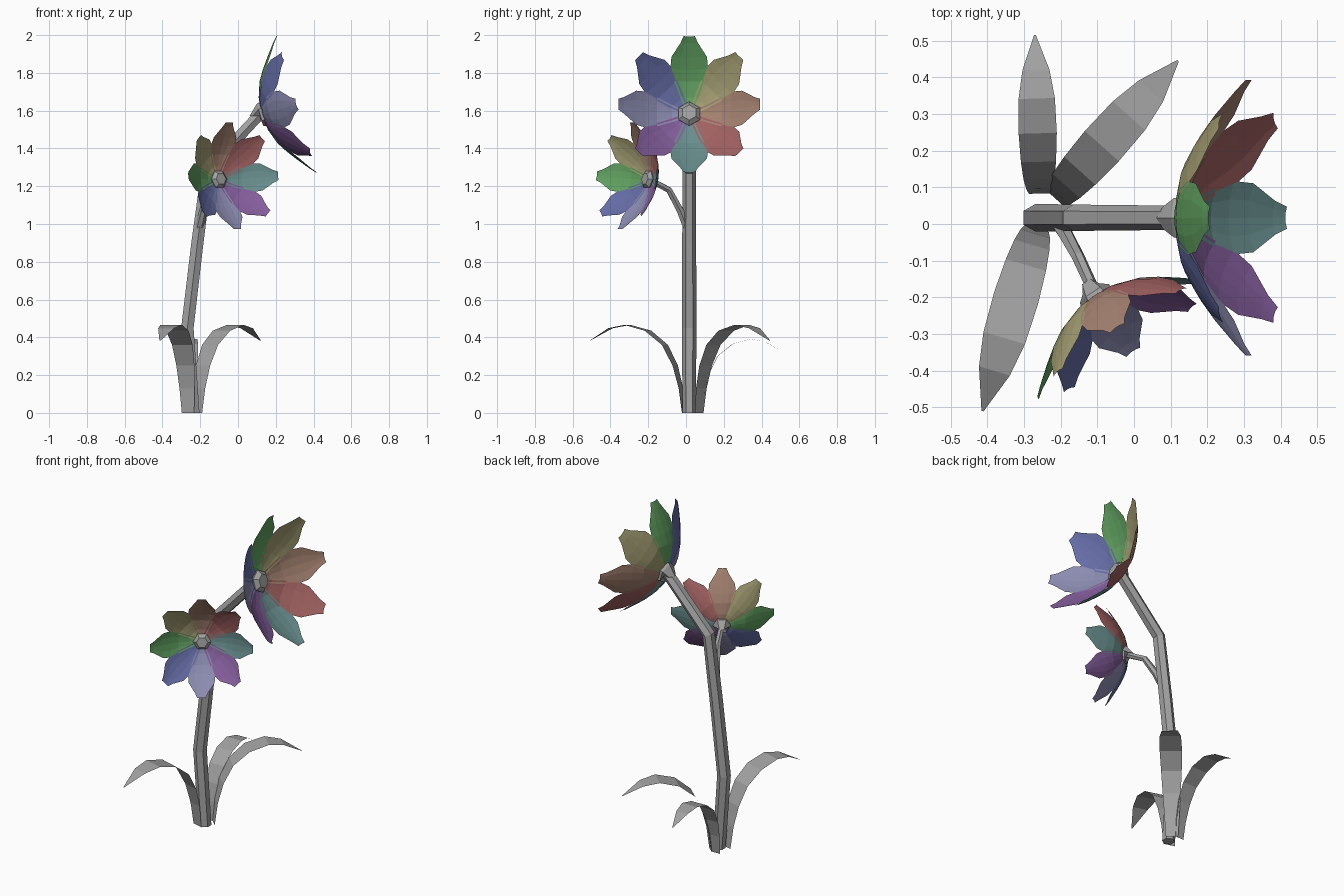
import bpy
from math import pi, cos, sin
from mathutils import Vector, Matrix

cube = bpy.data.objects.get("Cube")
if cube:
    bpy.data.objects.remove(cube)


def material(name, rgb):
    m = bpy.data.materials.new(name)
    m.use_nodes = True
    m.diffuse_color = (*rgb, 1)
    m.node_tree.nodes["Principled BSDF"].inputs["Base Color"].default_value = (*rgb, 1)
    return m


grey = material("stem grey", (.36, .36, .36))
# petal colours in clockwise order
petal_mats = [material(n, c) for n, c in (
    ("green", (.12, .36, .12)), ("olive", (.37, .34, .17)),
    ("clay", (.37, .22, .16)), ("red", (.36, .12, .12)),
    ("teal", (.14, .27, .27)), ("purple", (.23, .11, .33)),
    ("lavender", (.26, .26, .44)), ("blue", (.13, .15, .38)))]


def add_mesh(name, verts, faces, mat):
    me = bpy.data.meshes.new(name)
    me.from_pydata([tuple(v) for v in verts], [], faces)
    me.materials.append(mat)
    ob = bpy.data.objects.new(name, me)
    bpy.context.collection.objects.link(ob)
    return ob


def strip_faces(rows, cols, closed=False):
    """Quads joining consecutive rows of points."""
    faces = []
    for i in range(rows - 1):
        for j in range(cols if closed else cols - 1):
            k = (j + 1) % cols
            faces.append((i * cols + j, i * cols + k,
                          (i + 1) * cols + k, (i + 1) * cols + j))
    return faces


def tube(name, path, radii, side, sides=6):
    """Six-sided tube swept along a path, with mitred bends and end caps."""
    pts = [Vector(p) for p in path]
    verts = []
    for i, p in enumerate(pts):
        a = (p - pts[max(i - 1, 0)]).normalized()
        b = (pts[min(i + 1, len(pts) - 1)] - p).normalized()
        t = (a + b).normalized()
        if i == 0:
            t = Vector((0, 0, 1))
        u = (Vector(side) - t * t.dot(Vector(side))).normalized()
        w = t.cross(u)
        for k in range(sides):
            ang = 2 * pi * k / sides
            verts.append(p + radii[i] * (u * cos(ang) + w * sin(ang)))
    n = len(verts)
    faces = strip_faces(len(pts), sides, True)
    faces += [tuple(reversed(range(sides))), tuple(range(n - sides, n))]
    return add_mesh(name, verts, faces, grey)


# petal outline: distance from centre, height, half width
PETAL = [(.02, 0, .02), (.09, .01, .048), (.17, .038, .08), (.225, .072, .1),
         (.28, .112, .094), (.345, .163, .046), (.375, .19, .03)]
COLUMNS = (-1, -.5, 0, .5, 1)
# hub outline: height, radius
HUB = [(-.03, .035), (-.008, .062), (.015, .066), (.038, .042)]


def flower(label, centre, axis, first, scale):
    """Cupped ring of eight petals around a bevelled hexagonal hub."""
    c, n = Vector(centre), Vector(axis).normalized()
    first = Vector(first)
    first = (first - n * first.dot(n)).normalized()
    for i, mat in enumerate(petal_mats):
        d = Matrix.Rotation(-i * pi / 4, 3, n) @ first
        s = n.cross(d)
        verts = []
        for r, h, w in PETAL:
            for q in COLUMNS:
                lift = .16 * w * q * q
                verts.append(c + scale * (d * r + n * (h + lift) + s * (w * q)))
        add_mesh(f"{label}_petal_{mat.name}", verts,
                 strip_faces(len(PETAL), len(COLUMNS)), mat)
    tube(f"{label}_hub", [c + n * (h * scale) for h, _ in HUB],
         [r * scale for _, r in HUB], first)


# stems
tube("main_stem", [(-.235, .017, 0), (-.268, .017, .45), (-.215, .017, .9),
                   (-.165, .017, 1.28), (.115, .017, 1.58)],
     [.036, .038, .037, .036, .033], (0, 1, 0))
tube("side_stem", [(-.205, .005, .98), (-.185, -.03, 1.07), (-.152, -.09, 1.18),
                   (-.108, -.185, 1.23)], [.024, .021, .018, .017], (1, 0, 0))

# flowers
flower("large_flower", (.125, .017, 1.58), (.96, 0, .28), (-.28, 0, .96), 1)
flower("small_flower", (-.105, -.195, 1.235), (.548, -.825, .138), (-.833, -.553, 0), .76)

# leaf outline: share of reach, height, half width
LEAF = [(0, 0, .034), (.03, .13, .042), (.09, .25, .05), (.2, .36, .057),
        (.38, .435, .062), (.6, .466, .059), (.78, .448, .044), (1, .382, .003)]


def leaf(name, base, tip, scale):
    b = Vector((*base, 0))
    reach = Vector((*tip, 0)) - b
    side = Vector((-reach.y, reach.x, 0)).normalized()
    verts = []
    for t, z, w in LEAF:
        p = b + reach * t + Vector((0, 0, z * scale))
        verts += [p - side * w * scale, p + side * w * scale]
    add_mesh(name, verts, strip_faces(len(LEAF), 2), grey)


leaf("front_leaf", (-.265, -.012), (-.413, -.51), 1)
leaf("back_left_leaf", (-.215, .07), (.12, .445), 1)
leaf("back_leaf", (-.258, .083), (-.27, .515), .84)
